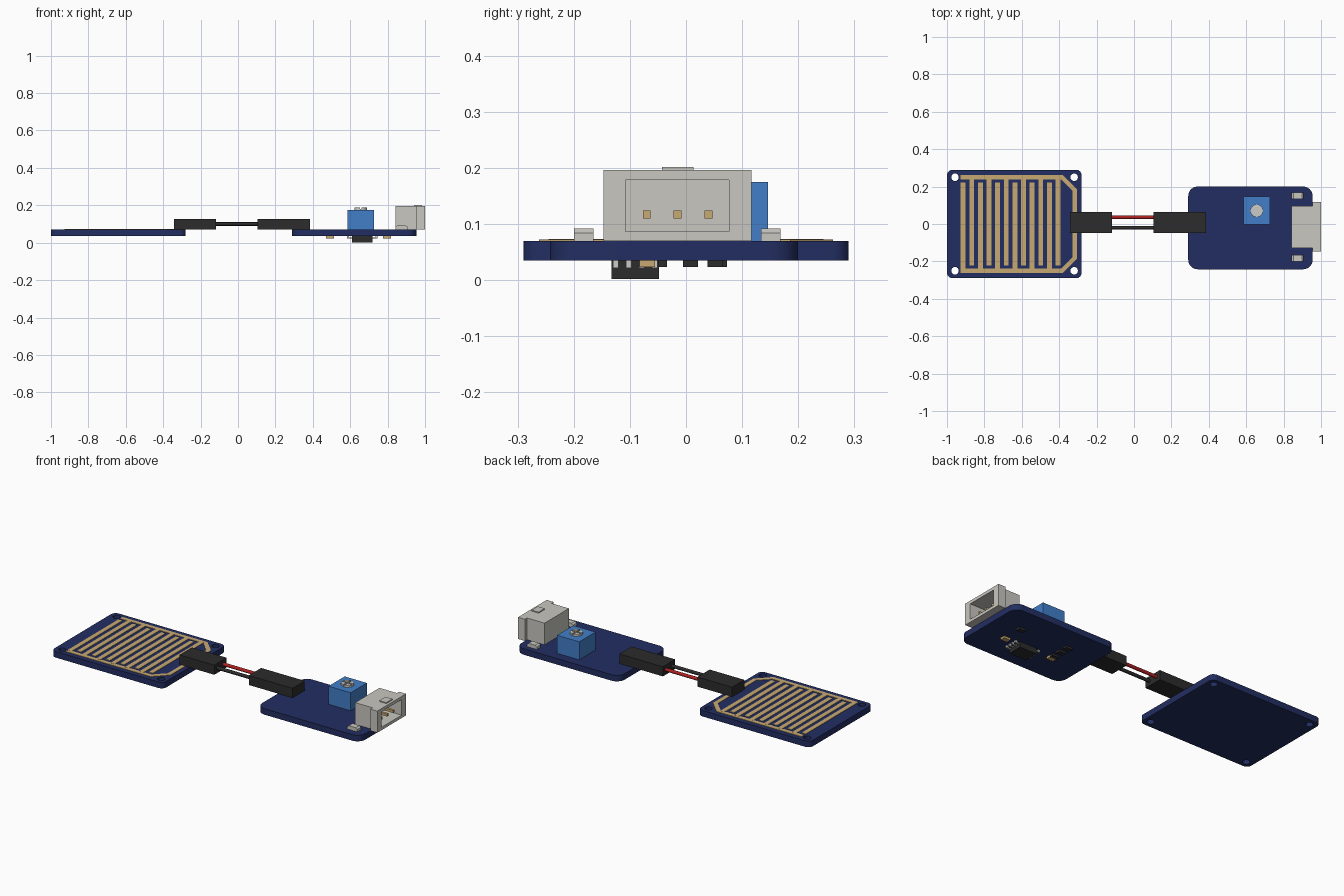
import bpy, bmesh
from mathutils import Vector

old = bpy.data.objects.get("Cube")
if old:
    bpy.data.objects.remove(old, do_unlink=True)


def material(name, r, g, b):
    m = bpy.data.materials.new(name)
    m.use_nodes = True
    m.diffuse_color = (r, g, b, 1)
    m.node_tree.nodes["Principled BSDF"].inputs["Base Color"].default_value = (r, g, b, 1)
    return m


NAVY = material("navy board", 0.016, 0.027, 0.12)
BLACK = material("black plastic", 0.025, 0.025, 0.025)
CREAM = material("pale grey plastic", 0.58, 0.57, 0.53)
BLUE = material("bright blue plastic", 0.055, 0.21, 0.58)
GOLD = material("gold contact", 0.58, 0.4, 0.17)
RED = material("red wire", 0.42, 0.015, 0.015)
STEEL = material("light steel", 0.6, 0.6, 0.58)


def finish(name, bm, mat):
    bmesh.ops.recalc_face_normals(bm, faces=bm.faces)
    mesh = bpy.data.meshes.new(name)
    bm.to_mesh(mesh)
    bm.free()
    mesh.materials.append(mat)
    ob = bpy.data.objects.new(name, mesh)
    bpy.context.collection.objects.link(ob)
    return ob


def add_prism(bm, outline, low, high, axis="z"):
    """Extrude an xy (or xz) outline along z (or y)."""
    place = (lambda a, b, h: (a, b, h)) if axis == "z" else (lambda a, b, h: (a, h, b))
    bottom = [bm.verts.new(place(a, b, low)) for a, b in outline]
    top = [bm.verts.new(place(a, b, high)) for a, b in outline]
    bm.faces.new(bottom)
    bm.faces.new(top)
    n = len(outline)
    return [bm.faces.new((bottom[i], bottom[(i + 1) % n], top[(i + 1) % n], top[i]))
            for i in range(n)]


def add_box(bm, x0, x1, y0, y1, z0, z1):
    add_prism(bm, [(x0, y0), (x1, y0), (x1, y1), (x0, y1)], z0, z1)


def boxes(name, mat, *sizes):
    bm = bmesh.new()
    for s in sizes:
        add_box(bm, *s)
    return finish(name, bm, mat)


def cylinder(name, mat, x, y, z0, z1, radius, sides=32):
    bm = bmesh.new()
    bmesh.ops.create_cone(bm, cap_ends=True, segments=sides, radius1=radius,
                          radius2=radius, depth=z1 - z0)
    bmesh.ops.translate(bm, verts=bm.verts, vec=(x, y, (z0 + z1) / 2))
    return finish(name, bm, mat)


def board(name, x0, x1, y0, y1, radius):
    bm = bmesh.new()
    add_box(bm, x0, x1, y0, y1, 0.035, 0.07)
    edges = [e for e in bm.edges if abs(e.verts[0].co.z - e.verts[1].co.z) > 0.01]
    bmesh.ops.bevel(bm, geom=edges, offset=radius, segments=8, profile=0.5, affect="EDGES")
    return finish(name, bm, NAVY)


def cut(ob, cutter):
    mod = ob.modifiers.new("cut", "BOOLEAN")
    mod.operation, mod.solver, mod.object = "DIFFERENCE", "EXACT", cutter
    bpy.context.view_layer.objects.active = ob
    bpy.ops.object.modifier_apply(modifier=mod.name)
    bpy.data.objects.remove(cutter, do_unlink=True)


def smooth(ob):
    bpy.ops.object.select_all(action="DESELECT")
    ob.select_set(True)
    bpy.context.view_layer.objects.active = ob
    bpy.ops.object.shade_smooth_by_angle()


# Sensor board with four mounting holes
sensor = board("sensor_board", -1, -0.28, -0.29, 0.29, 0.03)
for x in (-0.957, -0.32):
    for y in (-0.25, 0.25):
        cut(sensor, cylinder("hole_cutter", NAVY, x, y, 0, 0.1, 0.02))
smooth(sensor)

# Interleaved comb traces
bm = bmesh.new()
for i in range(12):
    x = -0.914 + i * 0.0462
    side = -1 if i % 2 == 0 else 1
    ends = sorted((side * 0.245, -side * 0.222))
    add_box(bm, x - 0.013, x + 0.013, ends[0], ends[1], 0.069, 0.073)
finish("sensor_fingers", bm, GOLD)

# Bus traces with a chamfered corner running to the header
for label, s in (("back", 1), ("front", -1)):
    bm = bmesh.new()
    add_prism(bm, [(-0.927, s * 0.238), (-0.39, s * 0.238), (-0.328, s * 0.176),
                   (-0.328, s * 0.03), (-0.304, s * 0.03), (-0.304, s * 0.186),
                   (-0.38, s * 0.262), (-0.927, s * 0.262)], 0.069, 0.0725)
    finish("bus_trace_" + label, bm, GOLD)

# Plug housings and the two wires between them
boxes("sensor_plug", BLACK, (-0.342, -0.118, -0.049, 0.064, 0.071, 0.127))
boxes("module_plug", BLACK, (0.104, 0.385, -0.049, 0.064, 0.071, 0.127))
for name, mat, y in (("red_wire", RED, 0.036), ("black_wire", BLACK, -0.02)):
    wire = cylinder(name, mat, 0, 0, -0.13, 0.13, 0.0095, 16)
    for v in wire.data.vertices:
        v.co = Vector((v.co.z, y + v.co.x, 0.1 + v.co.y))
    smooth(wire)

# Module board
smooth(board("module_board", 0.29, 0.955, -0.242, 0.2, 0.05))

# Adjuster with slotted screw
boxes("adjuster_body", BLUE, (0.585, 0.728, -0.003, 0.146, 0.07, 0.175))
screw = cylinder("adjuster_screw", STEEL, 0.656, 0.071, 0.17, 0.187, 0.034)
cut(screw, boxes("slot_a", STEEL, (0.6, 0.71, 0.066, 0.076, 0.179, 0.2)))
cut(screw, boxes("slot_b", STEEL, (0.651, 0.661, 0.02, 0.12, 0.179, 0.2)))
smooth(screw)

# Connector shell: narrow body, wide mouth, open cavity
bm = bmesh.new()
add_prism(bm, [(0.843, -0.127), (0.955, -0.127), (0.955, -0.147), (1, -0.147),
               (1, 0.117), (0.955, 0.117), (0.955, 0.097), (0.843, 0.097)], 0.07, 0.196)
shell = finish("connector_shell", bm, CREAM)
cut(shell, boxes("cavity_cutter", CREAM, (0.868, 1.05, -0.108, 0.077, 0.087, 0.178)))
boxes("connector_latch", CREAM, (0.94, 0.985, -0.043, 0.013, 0.194, 0.202))
boxes("connector_pins", GOLD, *[(0.86, 0.975, y - 0.007, y + 0.007, 0.11, 0.124)
                                for y in (-0.07, -0.015, 0.04)])

# Solder tabs either side of the connector
for label, y in (("front", -0.182), ("back", 0.151)):
    bm = bmesh.new()
    add_prism(bm, [(0.843, 0.07), (0.907, 0.07), (0.907, 0.084), (0.897, 0.092),
                   (0.853, 0.092), (0.843, 0.084)], y - 0.0175, y + 0.0175, "y")
    finish("solder_tab_" + label, bm, CREAM)

# Chip with legs on the underside
boxes("chip", BLACK, (0.61, 0.718, -0.133, -0.048, 0.002, 0.036))
legs = []
for y in (-0.125, -0.102, -0.079, -0.056):
    legs.append((0.592, 0.736, y - 0.005, y + 0.005, 0.022, 0.027))
    for x in (0.588, 0.74):
        legs.append((x - 0.006, x + 0.006, y - 0.005, y + 0.005, 0.022, 0.036))
boxes("chip_legs", STEEL, *legs)

# Small surface parts on the underside
boxes("capacitors", GOLD, *[(x - 0.021, x + 0.021, -0.083, -0.055, 0.023, 0.036)
                            for x in (0.492, 0.797)])
boxes("resistors", BLACK, *[(x - 0.021, x + 0.021, y - 0.0135, y + 0.0135, 0.023, 0.036)
                            for x, y in ((0.492, -0.047), (0.492, 0.008),
                                         (0.492, 0.06), (0.797, 0.052))])
